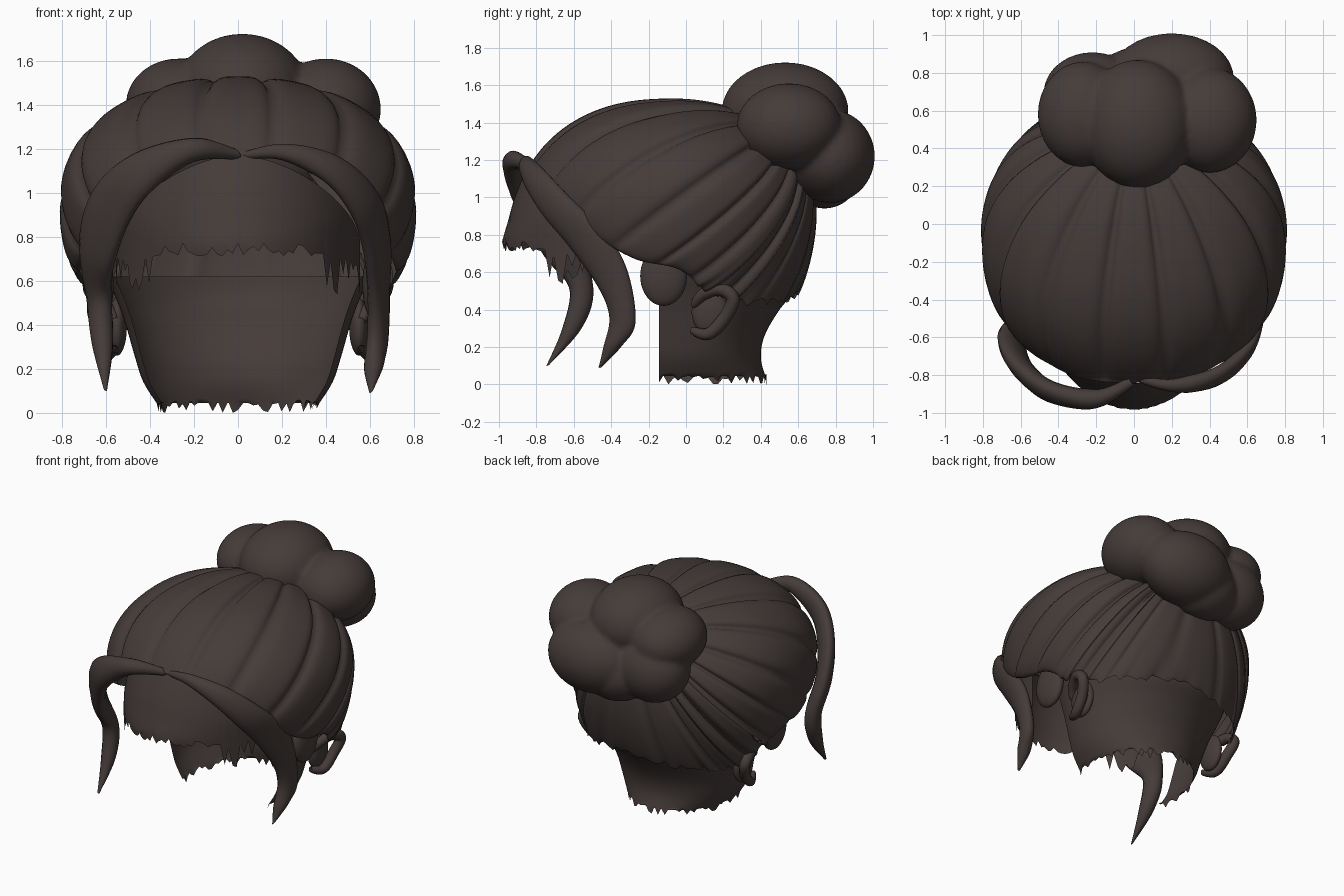
import bpy, bmesh, random
from math import sin, cos, pi, radians
from mathutils import Vector as V

if "Cube" in bpy.data.objects:
    bpy.data.objects.remove(bpy.data.objects["Cube"])

random.seed(4)
mat = bpy.data.materials.new("dark_brown")
mat.diffuse_color = (0.06, 0.045, 0.041, 1)
mat.use_nodes = True
mat.node_tree.nodes["Principled BSDF"].inputs["Base Color"].default_value = mat.diffuse_color


def finish(name, bm):
    bmesh.ops.remove_doubles(bm, verts=bm.verts, dist=0.0005)
    bmesh.ops.recalc_face_normals(bm, faces=bm.faces)
    me = bpy.data.meshes.new(name)
    bm.to_mesh(me)
    bm.free()
    me.materials.append(mat)
    me.polygons.foreach_set("use_smooth", [True] * len(me.polygons))
    ob = bpy.data.objects.new(name, me)
    bpy.context.collection.objects.link(ob)
    return ob


def skin_rows(name, rows, closed=False):
    """Bridge rows of points into a quad surface."""
    bm = bmesh.new()
    vs = [[bm.verts.new(p) for p in r] for r in rows]
    n = len(rows[0])
    for r0, r1 in zip(vs, vs[1:]):
        for i in range(n if closed else n - 1):
            j = (i + 1) % n
            bm.faces.new((r0[i], r0[j], r1[j], r1[i]))
    return finish(name, bm)


def spline(pts, t, closed=False):
    """Catmull-Rom through pts, t in index units."""
    n = len(pts)
    i = int(t) if closed else min(int(t), n - 2)
    f = t - i
    g = (lambda k: pts[k % n]) if closed else (lambda k: pts[max(0, min(n - 1, k))])
    a, b, c, d = g(i - 1), g(i), g(i + 1), g(i + 2)
    return (b * 2 + (c - a) * f + (a * 2 - b * 5 + c * 4 - d) * f**2
            + (b * 3 - a - c * 3 + d) * f**3) * 0.5


def sweep(name, rows, thick, steps=48, sides=14):
    """Lock of hair: oval section between two edge paths, pointed at the end."""
    A = [V(r[:3]) for r in rows]
    B = [V(r[3:]) for r in rows]
    out = []
    m = len(rows) - 1
    for k in range(steps + 1):
        t = m * k / steps
        a, b = spline(A, t), spline(B, t)
        t2, t1 = min(m, t + .05), max(0, t - .05)
        tan = spline(A, t2) + spline(B, t2) - spline(A, t1) - spline(B, t1)
        nrm = tan.cross(b - a).normalized()
        th = min(thick, (b - a).length * .45)
        mid, half = (a + b) / 2, (b - a) / 2
        out.append([mid + half * cos(2 * pi * j / sides) + nrm * th * sin(2 * pi * j / sides)
                    for j in range(sides)])
    return skin_rows(name, out, True)


def blobs(name, items):
    bm = bmesh.new()
    for c, r in items:
        g = bmesh.ops.create_uvsphere(bm, u_segments=32, v_segments=20, radius=1)
        for v in g["verts"]:
            v.co = V((v.co.x * r[0] + c[0], v.co.y * r[1] + c[1], v.co.z * r[2] + c[2]))
    return finish(name, bm)


# Hair cap: lobed locks running from the bun to the hairline
C = V((0, -0.08, 0.92))


def head_radius(d):
    lo, hi = 0.2, 1.3
    for _ in range(22):
        t = (lo + hi) / 2
        x, y, z = d * t
        f = (abs(x) / .83)**2.1 + (abs(y) / .78)**(2.6 if y < 0 else 2) \
            + (abs(z) / (.61 if z > 0 else .95))**(2.3 if z > 0 else 2)
        lo, hi = (t, hi) if f < 1 else (lo, t)
    return lo


half = [(0, -.84, 1.17), (.3, -.81, 1.12), (.53, -.68, .95), (.65, -.5, .8), (.71, -.27, .67),
        (.71, -.05, .62), (.66, .1, .52), (.6, .27, .44), (.42, .48, .45), (0, .6, .48)]
line = [V(p) for p in half] + [V((-x, y, z)) for x, y, z in half[-2:0:-1]]
pole = V((0, .65, .48)).normalized()
cols, steps = 216, 40
rows = [[] for _ in range(steps + 1)]
for c in range(cols):
    t = len(line) * c / cols
    end = spline(line, t, True)
    if end.y > .05:
        end.z += random.uniform(-.025, .025)
    d1 = (end - C).normalized()
    ang = pole.angle(d1)
    groove = (1 - abs(cos(pi * t)))**3
    for k in range(steps + 1):
        u = k / steps
        d = (pole * sin((1 - u) * ang) + d1 * sin(u * ang)) / sin(ang)
        depth = .045 * groove * min(1, u * 2.5) * (1 if end.y < .2 else .4)
        p = C + d * (head_radius(d) - depth)
        rows[k].append(p.lerp(end, u**7))
skin_rows("hair_cap", rows, True)

# Bun: swollen lobes fused together
bun = blobs("hair_bun", [
    ((.02, .53, 1.46), (.30, .34, .262)), ((-.27, .58, 1.40), (.24, .28, .21)),
    ((.40, .55, 1.38), (.25, .28, .23)), ((.20, .77, 1.22), (.33, .24, .25)),
    ((-.22, .69, 1.22), (.26, .22, .24)), ((.04, .74, 1.15), (.26, .2, .21))])
rm = bun.modifiers.new("fuse", "REMESH")
rm.mode, rm.voxel_size, rm.use_smooth_shade = "VOXEL", 0.018, True
sm = bun.modifiers.new("soften", "SMOOTH")
sm.factor, sm.iterations = 0.5, 4

# Fringe locks sweeping from the parting to each side
sweep("left_fringe_lock", [
    (.01, -.83, 1.15, -.02, -.83, 1.20), (-.20, -.93, 1.14, -.20, -.92, 1.25),
    (-.40, -.92, 1.00, -.47, -.86, 1.18), (-.50, -.85, .86, -.65, -.72, 1.02),
    (-.57, -.75, .68, -.71, -.58, .78), (-.60, -.62, .52, -.66, -.5, .50),
    (-.60, -.66, .30, -.63, -.56, .30), (-.60, -.745, .10, -.605, -.73, .11)], .055)
sweep("right_fringe_lock", [
    (.02, -.82, 1.15, .04, -.82, 1.19), (.20, -.87, 1.15, .22, -.84, 1.22),
    (.40, -.85, 1.05, .46, -.77, 1.16), (.52, -.76, .90, .63, -.62, 1.0),
    (.58, -.62, .73, .68, -.42, .80), (.61, -.47, .52, .67, -.31, .60),
    (.61, -.41, .36, .66, -.27, .33), (.60, -.44, .20, .63, -.35, .20),
    (.60, -.465, .09, .61, -.45, .10)], .045)

# Forehead and temples with a torn lower edge
n, m = 64, 10
rows = [[] for _ in range(m + 1)]
for i in range(n + 1):
    a = radians(-76 + 152 * i / n)
    w = abs(a) / radians(76)
    top = 1.17 - .38 * w**1.8
    bot = (.74 if w < .58 else .62) + random.uniform(-.03, .03) * (1 if w < .58 else 3)
    for k in range(m + 1):
        f = k / m
        z = top + (bot - top) * f
        s = 1 - .13 * max(0, (z - .85) / .3)**1.5
        brow = .035 * max(0, 1 - abs(z - .76) / .12) * cos(a)**4
        rows[k].append(V((.57 * sin(a) * s, -.2 - (.75 * s + brow) * cos(a), z)))
skin_rows("forehead", rows)

# Neck: open-fronted shell with a torn lower edge
prof = [V((.36, .43, .03)), V((.43, .40, .14)), V((.47, .42, .26)),
        V((.51, .50, .40)), V((.55, .59, .51)), V((.60, .61, .62))]
rows = []
jit = [random.uniform(-.03, .03) for _ in range(61)]
for k in range(26):
    hx, yb, z = spline(prof, 5 * k / 25)
    row = []
    for i in range(61):
        b = radians(-21 + 222 * i / 60)
        y = sin(b) * (yb if sin(b) > 0 else .4)
        row.append(V((hx * cos(b), y, z + (jit[i] if k == 0 else 0))))
    rows.append(row)
skin_rows("neck", rows)

# Ears and sideburns, both sides
rim = [V(p) for p in [(.56, .03, .29), (.60, .12, .27), (.62, .21, .36), (.65, .25, .46),
                      (.64, .18, .51), (.60, .09, .48), (.56, .04, .42)]]
for s, side in ((1, "right"), (-1, "left")):
    tube = []
    for k in range(37):
        t = 6 * k / 36
        p = spline(rim, t)
        d = (spline(rim, min(6, t + .05)) - spline(rim, max(0, t - .05))).normalized()
        o = d.cross(V((1, 0, 0))).normalized()
        q = d.cross(o)
        r = .036 * (1 - .5 * (abs(t - 3) / 3)**4)
        ring = [p + (o * cos(j * pi / 6) + q * sin(j * pi / 6)) * r for j in range(12)]
        tube.append([V((s * v.x, v.y, v.z)) for v in ring])
    skin_rows(side + "_ear_rim", tube, True)
    blobs(side + "_ear_bowl", [((s * .55, .13, .39), (.045, .1, .13))])
    blobs(side + "_sideburn", [((s * .62, -.12, .58), (.055, .125, .16))])
